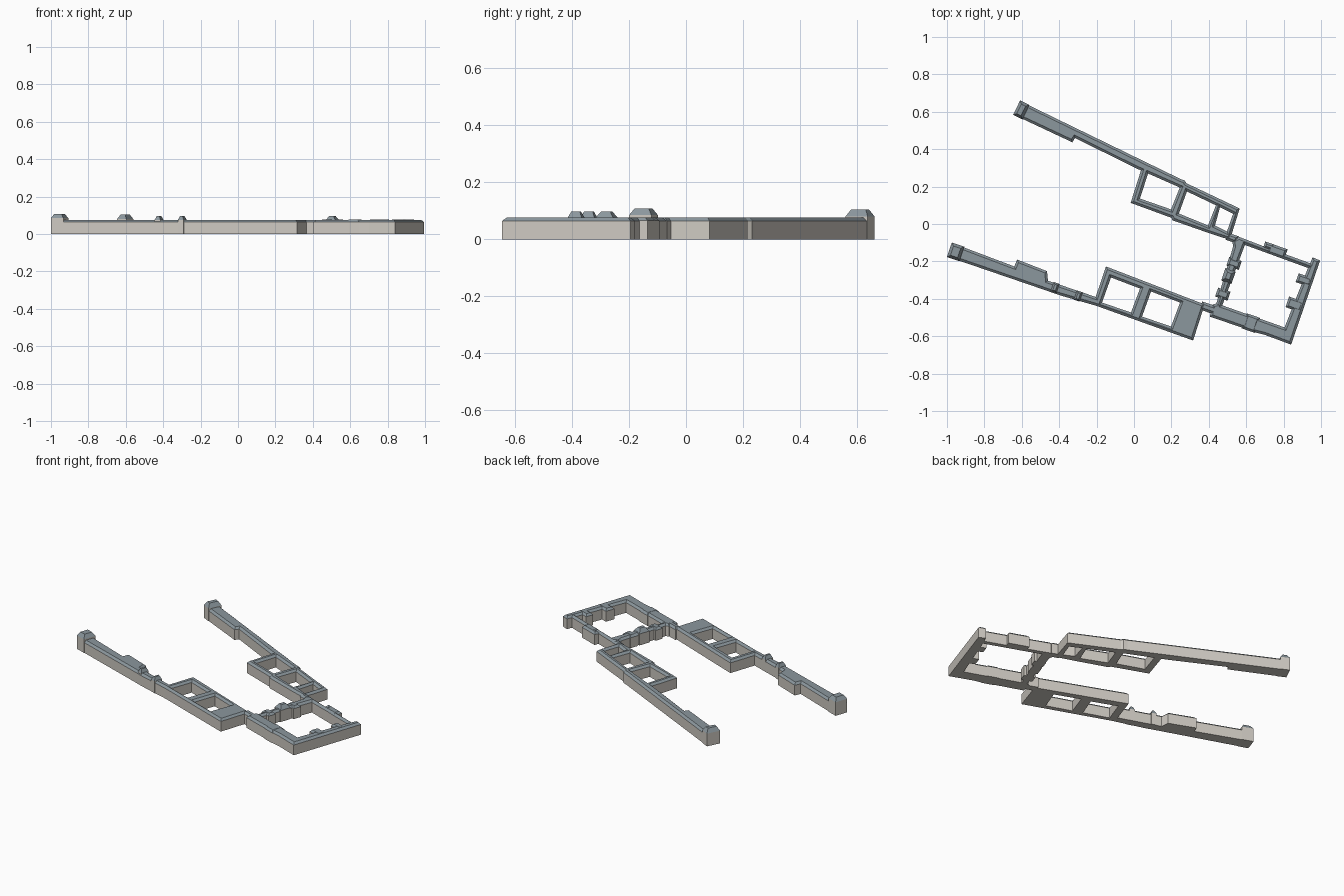
import bpy, bmesh
from math import cos, sin, radians
from mathutils import Vector

if "Cube" in bpy.data.objects:
    bpy.data.objects.remove(bpy.data.objects["Cube"])


def material(name, rgb):
    m = bpy.data.materials.new(name)
    m.diffuse_color = (*rgb, 1)
    m.use_nodes = True
    m.node_tree.nodes["Principled BSDF"].inputs["Base Color"].default_value = m.diffuse_color
    return m


STONE = material("stone", (0.62, 0.59, 0.54))
SLATE = material("slate", (0.26, 0.31, 0.34))


def inset(loop, d):
    """Mitred offset of a closed loop towards its left side."""
    pts = [Vector(p) for p in loop]
    out = []
    for i, p in enumerate(pts):
        a = (p - pts[i - 1]).normalized()
        b = (pts[(i + 1) % len(pts)] - p).normalized()
        na, nb = Vector((-a.y, a.x)), Vector((-b.y, b.x))
        out.append(p + (na + nb) * d / max(1 + na.dot(nb), 0.3))
    return out


def area(loop):
    return sum(loop[i - 1][0] * q[1] - q[0] * loop[i - 1][1] for i, q in enumerate(loop))


def block(name, outer, holes=(), eave=0.064, top=0.076, slope=0.013):
    """Walls with a sloped roof edge and flat roof; holes become courtyards."""
    bm = bmesh.new()
    caps = ([], [])
    for k, loop in enumerate([outer, *holes]):
        if (area(loop) > 0) == (k > 0):
            loop = loop[::-1]
        rings = [[bm.verts.new((p[0], p[1], z)) for p in pts] for pts, z in
                 ((loop, 0), (loop, eave), (inset(loop, slope), top))]
        n = len(loop)
        for lo, hi, mat in ((rings[0], rings[1], 0), (rings[1], rings[2], 1)):
            for i in range(n):
                j = (i + 1) % n
                bm.faces.new((lo[i], lo[j], hi[j], hi[i])).material_index = mat
        for cap, ring in zip(caps, (rings[0], rings[2])):
            cap += [bm.edges.get((ring[i - 1], ring[i])) for i in range(n)]
    for mat, edges in enumerate(caps):
        res = bmesh.ops.triangle_fill(bm, edges=edges, use_beauty=True)
        for f in res["geom"]:
            if isinstance(f, bmesh.types.BMFace):
                f.material_index = mat
    bmesh.ops.recalc_face_normals(bm, faces=bm.faces)
    mesh = bpy.data.meshes.new(name)
    bm.to_mesh(mesh)
    bm.free()
    mesh.materials.append(STONE)
    mesh.materials.append(SLATE)
    bpy.context.collection.objects.link(bpy.data.objects.new(name, mesh))


def pavilion(name, x, y, w, d, angle=-19, **roof):
    """Rotated rectangular block, w along the wing and d across it."""
    c, s = cos(radians(angle)), sin(radians(angle))
    corners = [(-w, -d), (w, -d), (w, d), (-w, d)]
    block(name, [(x + (u * c - v * s) / 2, y + (u * s + v * c) / 2) for u, v in corners], **roof)


# Upper wing with three courtyards
block("north_wing",
      [(-0.635, 0.58), (-0.33, 0.437), (-0.315, 0.46), (-0.01, 0.308), (0.037, 0.286),
       (-0.018, 0.113), (0.2, 0.033), (0.205, 0.02), (0.41, -0.052), (0.513, -0.085),
       (0.565, 0.083), (0.28, 0.218), (0.272, 0.232), (0.25, 0.24), (-0.604, 0.655)],
      [[(0.075, 0.27), (0.245, 0.195), (0.198, 0.078), (0.032, 0.136)],
       [(0.283, 0.174), (0.438, 0.1), (0.396, -0.008), (0.24, 0.056)],
       [(0.46, 0.09), (0.53, 0.055), (0.497, -0.04), (0.433, -0.008)]])

# Lower wing with two courtyards
block("south_wing",
      [(-1, -0.174), (-0.5, -0.345), (-0.4, -0.38), (-0.2, -0.438), (0.316, -0.623),
       (0.378, -0.43), (-0.15, -0.227), (-0.205, -0.39), (-0.46, -0.303),
       (-0.465, -0.252), (-0.625, -0.19), (-0.64, -0.227), (-0.963, -0.105)],
      [[(-0.123, -0.286), (0.032, -0.345), (-0.016, -0.473), (-0.171, -0.42)],
       [(0.091, -0.361), (0.246, -0.42), (0.198, -0.548), (0.043, -0.495)]])

# Main square court
block("main_court",
      [(0.405, -0.495), (0.58, -0.555), (0.6, -0.567), (0.7, -0.593), (0.84, -0.645),
       (0.995, -0.195), (0.955, -0.178), (0.942, -0.21), (0.86, -0.18), (0.7, -0.122),
       (0.56, -0.068), (0.525, -0.088), (0.53, -0.12), (0.44, -0.425), (0.42, -0.43)],
      [[(0.593, -0.112), (0.93, -0.235), (0.805, -0.553), (0.472, -0.435)]])

# Short links between the court and the wings
pavilion("north_link", 0.525, -0.075, 0.06, 0.04)
pavilion("south_link", 0.4, -0.45, 0.09, 0.045)

# Projecting bays along the court walls
LOW = dict(eave=0.065, top=0.077, slope=0.012)
for side, x, y, w, d in (("north", 0.765, -0.145, 0.1, 0.055),
                         ("north_outer", 0.72, -0.118, 0.05, 0.035),
                         ("south", 0.625, -0.53, 0.075, 0.085),
                         ("east_upper", 0.91, -0.30, 0.08, 0.05),
                         ("east_lower", 0.86, -0.43, 0.085, 0.06),
                         ("west", 0.535, -0.21, 0.07, 0.05),
                         ("west_lower", 0.475, -0.375, 0.07, 0.05)):
    pavilion(side + "_court_bay", x, y, w, d, **LOW)

# Raised pavilions: wing ends, court gate and two small turrets
pavilion("south_wing_end", -0.954, -0.149, 0.07, 0.082, eave=0.085, top=0.108, slope=0.015)
pavilion("north_wing_end", -0.603, 0.61, 0.055, 0.086, -26, eave=0.08, top=0.105, slope=0.015)
pavilion("court_gate", 0.505, -0.278, 0.058, 0.07, eave=0.072, top=0.097, slope=0.018)
for i, (x, y) in enumerate(((-0.422, -0.34), (-0.298, -0.385))):
    pavilion(f"turret_{i + 1}", x, y, 0.033, 0.052, eave=0.075, top=0.097, slope=0.01)
